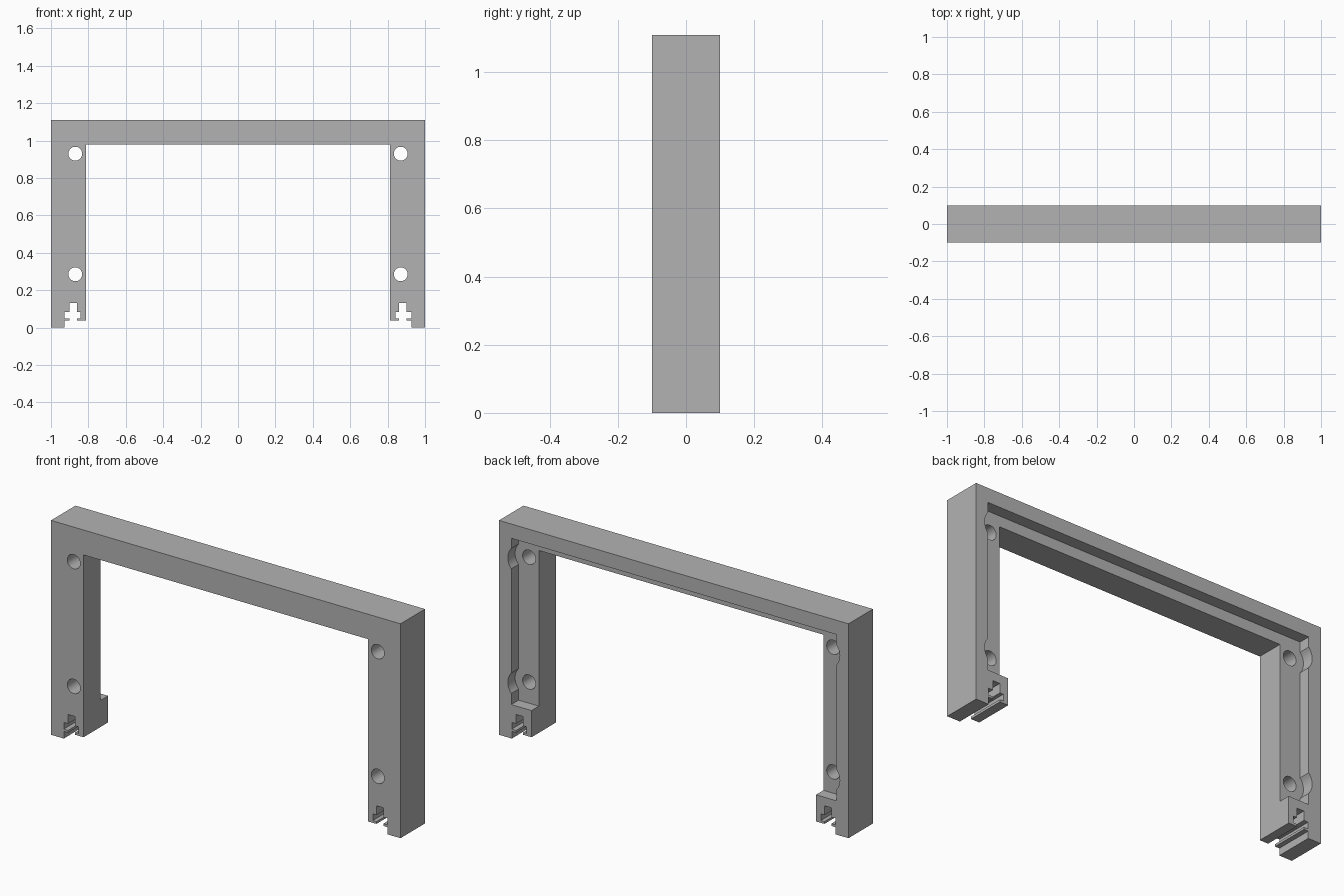
import bpy, bmesh, math

if "Cube" in bpy.data.objects:
    bpy.data.objects.remove(bpy.data.objects["Cube"])

HOLE_X, HOLE_Z = 0.87, (0.285, 0.93)
RECESS_X, FLOOR_Y = 0.93, 0.04

grey = bpy.data.materials.new("plain grey")
grey.diffuse_color = (0.45, 0.45, 0.45, 1)
grey.use_nodes = True
grey.node_tree.nodes["Principled BSDF"].inputs["Base Color"].default_value = grey.diffuse_color


def extrude_profile(name, points, y0, y1):
    """Solid made from an x-z outline, running from y0 to y1."""
    bm = bmesh.new()
    face = bm.faces.new([bm.verts.new((x, y0, z)) for x, z in points])
    made = bmesh.ops.extrude_face_region(bm, geom=[face])["geom"]
    verts = [v for v in made if isinstance(v, bmesh.types.BMVert)]
    bmesh.ops.translate(bm, verts=verts, vec=(0, y1 - y0, 0))
    bmesh.ops.recalc_face_normals(bm, faces=bm.faces)
    mesh = bpy.data.meshes.new(name)
    bm.to_mesh(mesh)
    bm.free()
    mesh.materials.append(grey)
    obj = bpy.data.objects.new(name, mesh)
    bpy.context.collection.objects.link(obj)
    return obj


def mirrored(half):
    """Close a right-hand outline with its mirror image."""
    return half + [(-x, z) for x, z in reversed(half)]


def arc(cx, cz, r, a0, a1, n):
    return [(cx + r * math.cos(a0 + (a1 - a0) * i / n),
             cz + r * math.sin(a0 + (a1 - a0) * i / n)) for i in range(n + 1)]


# Arch with a T-slot in the bottom of each leg
leg = [(1, 1.109), (1, 0), (0.927, 0), (0.927, 0.037), (0.902, 0.037),
       (0.902, 0.049), (0.927, 0.049), (0.927, 0.083), (0.902, 0.083),
       (0.902, 0.131), (0.862, 0.131), (0.862, 0.083), (0.842, 0.083),
       (0.842, 0.049), (0.862, 0.049), (0.862, 0.037), (0.814, 0.037),
       (0.814, 0.98)]
frame = extrude_profile("frame", mirrored(leg), -0.1, 0.1)

# Rear recess, widened by round clearances beside the holes
r = 0.08
a = math.acos((RECESS_X - HOLE_X) / r)
recess = [(RECESS_X, 0.175)]
for z in HOLE_Z:
    recess += arc(HOLE_X, z, r, -a, a, 10)
recess.append((RECESS_X, 1.035))
cutters = [extrude_profile("recess_cutter", mirrored(recess), FLOOR_Y, 0.2)]

# Screw holes through the legs
for side in (-1, 1):
    for z in HOLE_Z:
        ring = arc(side * HOLE_X, z, 0.037, 0, math.tau, 32)[:-1]
        cutters.append(extrude_profile("hole_cutter", ring, -0.2, 0.2))

for cutter in cutters:
    cutter.hide_render = True
    cutter.hide_set(True)
    mod = frame.modifiers.new("cut", 'BOOLEAN')
    mod.operation = 'DIFFERENCE'
    mod.solver = 'EXACT'
    mod.object = cutter

# Apply the cuts, then smooth the round walls only
bpy.context.view_layer.objects.active = frame
frame.select_set(True)
for mod in list(frame.modifiers):
    bpy.ops.object.modifier_apply(modifier=mod.name)
for cutter in cutters:
    bpy.data.objects.remove(cutter)
bpy.ops.object.shade_smooth_by_angle(angle=math.radians(30))
